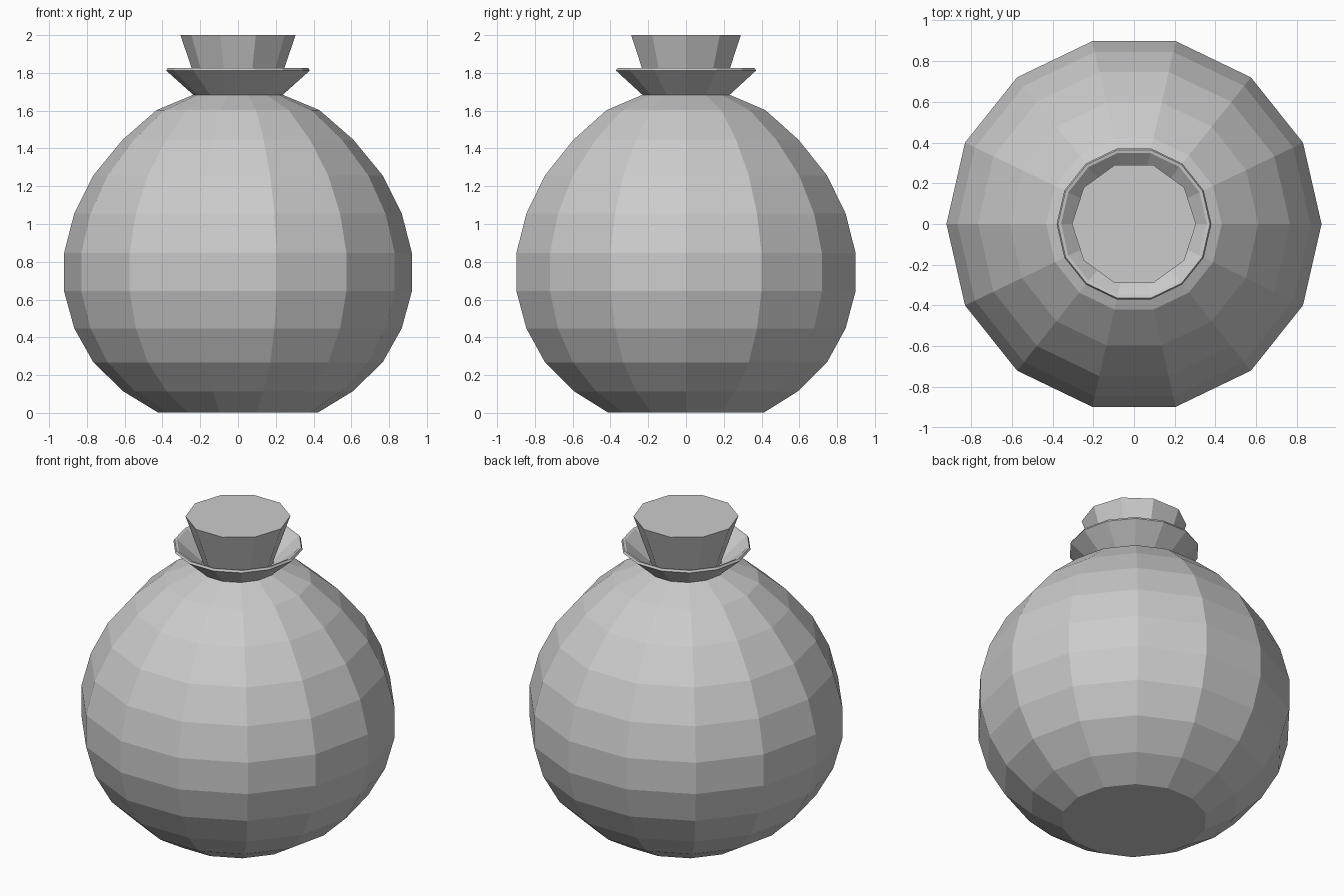
import bpy, bmesh
from math import cos, sin, pi

if "Cube" in bpy.data.objects:
    bpy.data.objects.remove(bpy.data.objects["Cube"])


def lathe(name, profile, sides):
    """Spin a (radius, height) profile into a capped, flat-shaded solid."""
    bm = bmesh.new()
    rings = [[bm.verts.new((r * cos(2 * pi * i / sides), r * sin(2 * pi * i / sides), z))
              for i in range(sides)] for r, z in profile]
    for a, b in zip(rings, rings[1:]):
        for i in range(sides):
            j = (i + 1) % sides
            bm.faces.new((a[i], a[j], b[j], b[i]))
    bm.faces.new(rings[0][::-1])
    bm.faces.new(rings[-1])
    bmesh.ops.recalc_face_normals(bm, faces=bm.faces)
    mesh = bpy.data.meshes.new(name)
    bm.to_mesh(mesh)
    bm.free()
    obj = bpy.data.objects.new(name, mesh)
    bpy.context.collection.objects.link(obj)
    return obj


# Round flask with pinched neck, flared lip and the inside of the lip
lathe("flask", [
    (0.425, 0.003), (0.607, 0.114), (0.766, 0.268), (0.867, 0.448),
    (0.921, 0.645), (0.921, 0.846), (0.867, 1.055), (0.766, 1.257),
    (0.611, 1.446), (0.431, 1.603), (0.237, 1.684),
    (0.380, 1.812), (0.373, 1.825), (0.358, 1.822), (0.213, 1.694),
], 14)

# Tapered stopper
lathe("stopper", [(0.197, 1.685), (0.305, 2.0)], 10)
